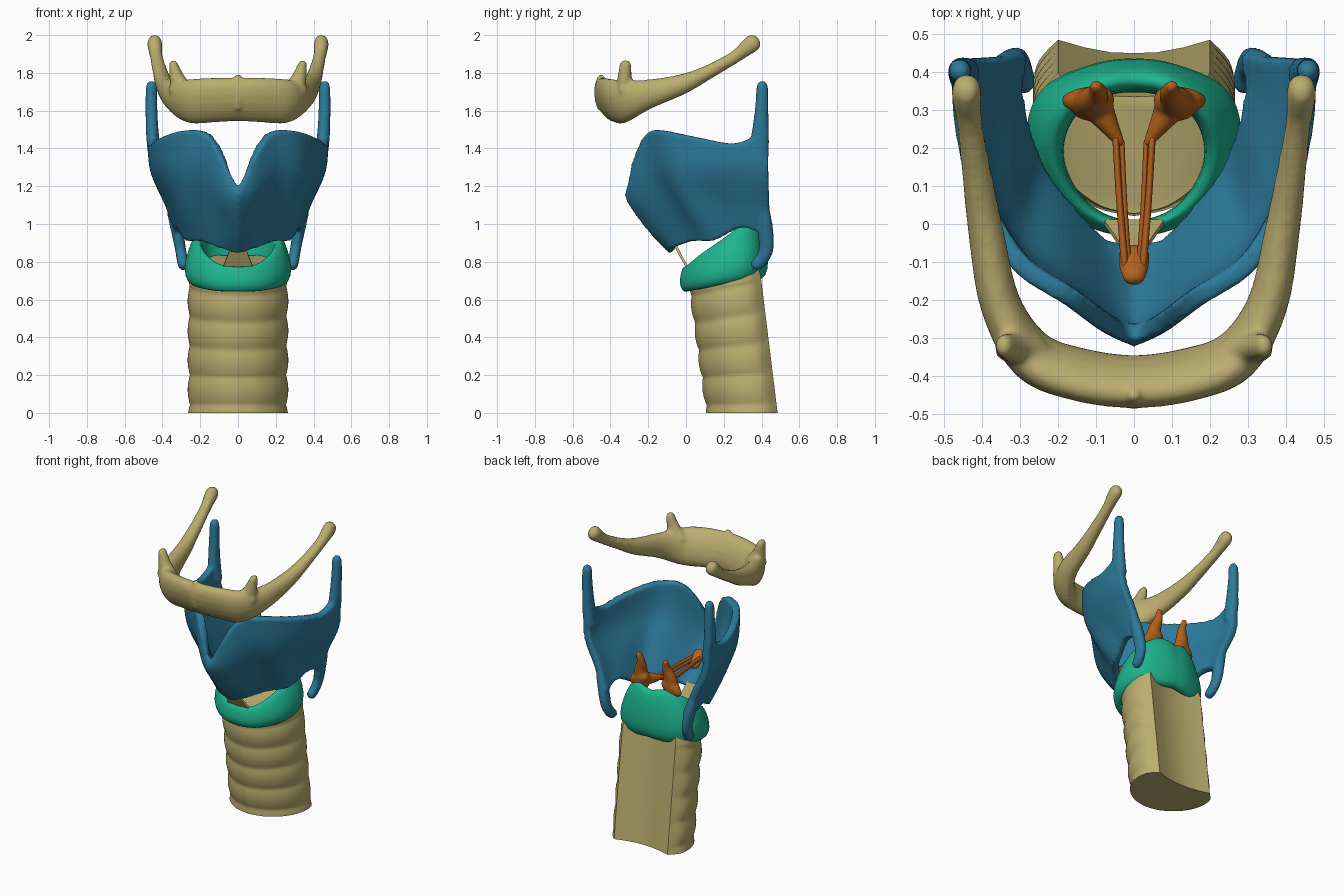
import bpy, bmesh, math
from mathutils import Vector

if "Cube" in bpy.data.objects:
    bpy.data.objects.remove(bpy.data.objects["Cube"])

TAN, BLUE = (.50, .42, .16, 1), (.026, .20, .33, 1)
GREEN, ORANGE = (.012, .46, .27, 1), (.46, .12, .012, 1)
mats = {}


def spline(p, n):
    """Catmull-Rom through tuples of any length."""
    q, out = [p[0], *p, p[-1]], []
    for i in range(len(p) - 1):
        for k in range(n):
            t = k / n
            out.append([.5 * (2*b + (c-a)*t + (2*a-5*b+4*c-d)*t*t + (3*b-a-3*c+d)*t**3)
                        for a, b, c, d in zip(*q[i:i+4])])
    out.append(list(p[-1]))
    return out


def loft(bm, rings, loop=False):
    vs = [[bm.verts.new(p) for p in r] for r in rings]
    n = len(vs[0])
    for a, b in zip(vs, vs[1:] + ([vs[0]] if loop else [])):
        for i in range(n):
            bm.faces.new((a[i], a[(i+1) % n], b[(i+1) % n], b[i]))
    if not loop:
        bm.faces.new(vs[0])
        bm.faces.new(vs[-1])


def tube(bm, pts, ref=(0, 0, 1), n=5, sides=16):
    """Oval tube with rounded ends; points are x, y, z, width, height, tilt."""
    pts = spline([tuple(p) + (0,) * (6 - len(p)) for p in pts], n)
    rings = []
    last = len(pts) - 1
    for i, (x, y, z, w, h, tilt) in enumerate(pts):
        t = (Vector(pts[min(i+1, last)][:3]) - Vector(pts[max(i-1, 0)][:3])).normalized()
        side = t.cross(Vector(ref)).normalized()
        up = side.cross(t)
        c, s = math.cos(math.radians(tilt)), math.sin(math.radians(tilt))
        side, up = side * c - up * s, up * c + side * s
        steps = [(0, 1)]
        if i == 0:
            steps = [(-.9, .4), (-.6, .8), (0, 1)]
        elif i == last:
            steps = [(0, 1), (.6, .8), (.9, .4)]
        for d, k in steps:
            o = Vector((x, y, z)) + t * d * min(w, h)
            rings.append([o + side * (w*k*math.cos(a)) + up * (h*k*math.sin(a))
                          for a in (2*math.pi*j/sides for j in range(sides))])
    loft(bm, rings)


def make(name, bm, color, voxel=0, smooth=4, angle=40):
    bmesh.ops.recalc_face_normals(bm, faces=bm.faces)
    me = bpy.data.meshes.new(name)
    bm.to_mesh(me)
    bm.free()
    ob = bpy.data.objects.new(name, me)
    bpy.context.collection.objects.link(ob)
    if color not in mats:
        mats[color] = bpy.data.materials.new("tissue_%d" % len(mats))
        mats[color].diffuse_color = color
    me.materials.append(mats[color])
    bpy.ops.object.select_all(action='DESELECT')
    ob.select_set(True)
    bpy.context.view_layer.objects.active = ob
    if voxel:
        m = ob.modifiers.new("blend", 'REMESH')
        m.mode, m.voxel_size, m.use_smooth_shade = 'VOXEL', voxel, True
        m = ob.modifiers.new("soften", 'SMOOTH')
        m.factor, m.iterations = .5, smooth
    else:
        bpy.ops.object.shade_smooth_by_angle(angle=math.radians(angle))
    return ob


def mirror(pts):
    """Half path starting on the midline -> full path, left to right."""
    return [(-p[0],) + tuple(p[1:]) for p in reversed(pts[1:])] + list(pts)


# trachea: ringed front, smooth hollowed back, leaning backwards downwards
half = spline([(0, 0), (.1, .022), (.19, .085), (.243, .165), (.26, .25), (.247, .32), (.2, .375)], 4)
half += [[.13, .355], [.06, .342]]
outline = half + [[0, .34]] + [[-x, y] for x, y in reversed(half[1:])]
rings = []
for i in range(49):
    z = .68 * i / 48
    # round bulges with narrow grooves
    k = .975 + .05 * abs(math.cos(math.pi * (z - .12) / .153)) ** .8
    ring = []
    for x, y in outline:
        f = k if y < .3 else 1 + (k - 1) * max(0, (.375 - y) / .075) * (abs(x) > .19)
        ring.append((x * f, .11 - .13 * z + .25 + (y - .25) * f, z + z / .68 * (y - .18) * .2))
    rings.append(ring)
for k, dy in ((.86, -.01), (.74, -.015)):
    rings.append([(x * k, .19 + dy + (y - .19) * k * 1.05, .735 + .28 * (y - .02)) for x, y, _ in rings[48]])
bm = bmesh.new()
loft(bm, rings)
make("trachea", bm, TAN, angle=50)

# cricoid ring: angle from the front, radius low, radius top, inner radius, bottom, top
cri = [(0, .225, .21, .18, .64, .775), (30, .235, .215, .18, .642, .79), (60, .258, .225, .18, .655, .85),
       (90, .285, .235, .185, .675, .92), (120, .305, .235, .18, .695, 1.0), (150, .265, .225, .165, .70, 1.045),
       (180, .25, .215, .155, .71, 1.025)]
rings = []
h = spline(cri, 4)
for a, ro, top, ri, z0, z1 in h + [[360 - r[0]] + r[1:] for r in reversed(h[1:-1])]:
    sx, sy = math.sin(math.radians(a)), -math.cos(math.radians(a))
    sec = [(ri, z0 + .02), ((ri + ro * .93) / 2, z0 - .004), (ro * .93, z0 + .01),
           (ro, z0 + (z1 - z0) * .3), (ro * .6 + top * .4, z0 + (z1 - z0) * .65), (top, z1 - .012),
           ((top + ri) / 2, z1 + .004), (ri + .004, z1 - .02), (ri, (z0 + z1) / 2)]
    rings.append([(r * sx, .19 + r * sy, z) for r, z in sec])
bm = bmesh.new()
loft(bm, rings, loop=True)
make("cricoid_ring", bm, GREEN, angle=180).modifiers.new("round", 'SUBSURF').levels = 1

# thyroid shield: columns from the midline to the back edge, each bottom to top
cols = [[(0, -.085, .84), (0, -.21, .97), (0, -.32, 1.13), (0, -.305, 1.2)],
        [(.1, -.07, .87), (.085, -.17, 1.0), (.08, -.275, 1.16), (.08, -.285, 1.34)],
        [(.2, .03, .905), (.21, -.07, 1.08), (.2, -.18, 1.28), (.18, -.215, 1.48)],
        [(.28, .15, .91), (.315, .03, 1.08), (.34, -.07, 1.28), (.32, -.12, 1.49)],
        [(.325, .28, .975), (.36, .2, 1.1), (.42, .1, 1.28), (.425, .06, 1.455)],
        [(.335, .37, .96), (.385, .33, 1.1), (.46, .30, 1.28), (.474, .26, 1.425)],
        [(.325, .45, .94), (.385, .44, 1.1), (.465, .435, 1.28), (.48, .43, 1.5)]]
rows = [spline([c[r] for c in [spline(c, 4) for c in cols]], 6) for r in range(13)]
grid = [mirror(r) for r in rows]
R, C = len(grid) - 1, len(grid[0]) - 1
rings = []
for c in range(C + 1):
    outer, inner = [], []
    for r in range(R + 1):
        P = lambda i, j: Vector(grid[min(max(i, 0), R)][min(max(j, 0), C)])
        n = (P(r, c+1) - P(r, c-1)).cross(P(r+1, c) - P(r-1, c)).normalized()
        outer.append(P(r, c))
        inner.append(P(r, c) - n * .05)
    rings.append(outer + inner[::-1])
bm = bmesh.new()
loft(bm, rings)
for s in (-1, 1):
    # upper and lower horns
    tube(bm, [(s*.44, .395, 1.36, .035, .045), (s*.452, .393, 1.46, .035, .048), (s*.457, .398, 1.56, .033, .04),
              (s*.459, .403, 1.66, .032, .034), (s*.458, .403, 1.73, .03, .031)], ref=(0, 1, 0))
    tube(bm, [(s*.345, .42, 1.05, .03, .03), (s*.32, .423, .95, .032, .042), (s*.305, .425, .87, .03, .04),
              (s*.295, .4, .81, .03, .036), (s*.29, .372, .785, .03, .034)], ref=(0, 1, 0))
make("thyroid_shield", bm, BLUE, voxel=.012)

# hyoid bone: one bent bar with leaning body, plus lesser horns and front ridge
bar = [(0, -.415, 1.66, .06, .122, 20), (.15, -.395, 1.655, .06, .125, 20), (.27, -.345, 1.65, .062, .118, 15),
       (.352, -.21, 1.685, .054, .08, 5), (.39, -.02, 1.74, .047, .054), (.412, .12, 1.805, .04, .038),
       (.432, .26, 1.885, .034, .034), (.44, .33, 1.94, .039, .044), (.441, .355, 1.96, .039, .047)]
bm = bmesh.new()
tube(bm, mirror(bar))
tube(bm, [(0, -.45, 1.62, .02, .025), (0, -.468, 1.70, .025, .02), (0, -.452, 1.78, .016, .018)], ref=(0, 1, 0))
for s in (-1, 1):
    tube(bm, [(s*.29, -.33, 1.69, .07, .045), (s*.322, -.325, 1.77, .042, .038),
              (s*.342, -.32, 1.845, .024, .032)], ref=(0, 1, 0))
    tube(bm, [(s*.30, -.32, 1.70, .04, .04), (s*.335, -.33, 1.72, .03, .04)])
make("hyoid_bone", bm, TAN, voxel=.012, smooth=3)

# arytenoids with their side and vocal processes, and the vocal ligaments
for s, side in ((-1, "left"), (1, "right")):
    bm = bmesh.new()
    tube(bm, [(s*.115, .315, 1.02, .055, .045), (s*.11, .325, 1.11, .043, .038), (s*.095, .345, 1.18, .028, .026),
              (s*.10, .362, 1.232, .017, .017)], ref=(0, 1, 0))
    tube(bm, [(s*.09, .325, 1.07, .04, .04), (s*.14, .325, 1.05, .034, .035), (s*.168, .325, 1.025, .022, .025)])
    tube(bm, [(s*.10, .315, 1.05, .045, .045), (s*.06, .25, 1.04, .024, .03), (s*.037, .215, 1.04, .013, .016)])
    make("arytenoid_" + side, bm, ORANGE, voxel=.008, smooth=3)
    bm = bmesh.new()
    tube(bm, [(s*.048, .225, 1.045, .009, .016), (s*.038, .06, 1.05, .009, .016), (s*.024, -.11, 1.055, .01, .016)])
    tube(bm, [(s*.032, .215, 1.035, .007, .012), (s*.025, .06, 1.04, .007, .012), (s*.014, -.11, 1.045, .008, .012)])
    make("vocal_ligament_" + side, bm, ORANGE)

# front anchor of the ligaments on the shield
bm = bmesh.new()
tube(bm, [(0, -.08, 1.02, .04, .025), (0, -.112, 1.05, .038, .025), (0, -.138, 1.08, .03, .022)], ref=(0, 1, 0))
make("ligament_anchor", bm, ORANGE)

# elastic membrane between shield and ring
bm = bmesh.new()
loft(bm, [[(-w, y, z), (w, y, z), (w, y + .012, z + .006), (-w, y + .012, z + .006)]
          for w, y, z in ((.08, .0, .77), (.055, -.035, .83), (.032, -.07, .90))])
make("elastic_membrane", bm, TAN)

for m in bpy.data.materials:
    if m.users and not m.is_grease_pencil:
        m.use_nodes = True
        m.node_tree.nodes["Principled BSDF"].inputs["Base Color"].default_value = m.diffuse_color
